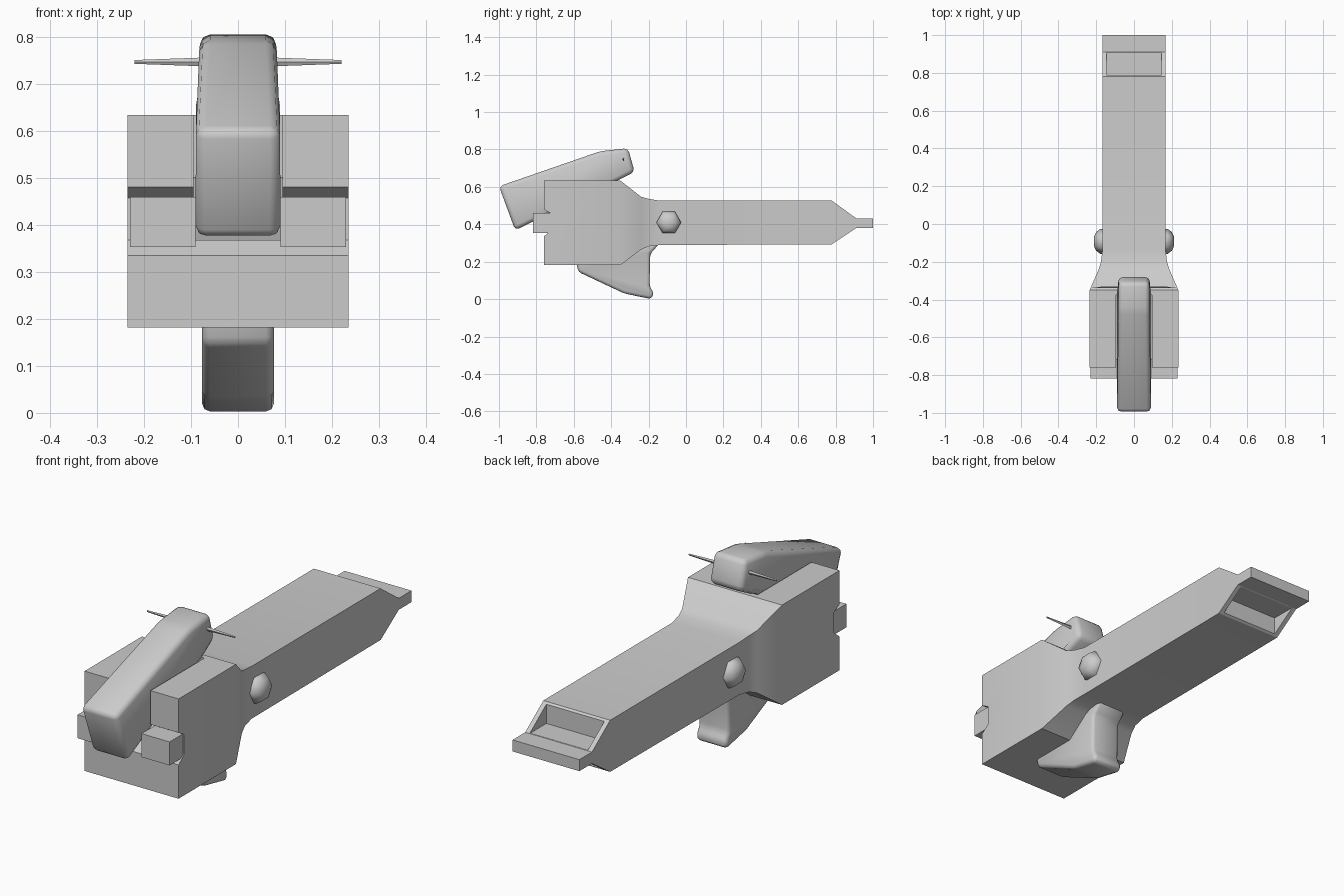
import bpy, bmesh, math
from mathutils import Matrix, Vector

if "Cube" in bpy.data.objects:
    bpy.data.objects.remove(bpy.data.objects["Cube"])


def make(name, bm, angle=None):
    bmesh.ops.recalc_face_normals(bm, faces=bm.faces[:])
    me = bpy.data.meshes.new(name)
    bm.to_mesh(me)
    bm.free()
    ob = bpy.data.objects.new(name, me)
    bpy.context.collection.objects.link(ob)
    bpy.ops.object.select_all(action='DESELECT')
    ob.select_set(True)
    bpy.context.view_layer.objects.active = ob
    if angle:
        bpy.ops.object.shade_smooth_by_angle(angle=math.radians(angle))
    return ob


def loft(rings):
    """Bridge equal-length vertex rings and cap both ends."""
    bm = bmesh.new()
    vs = [[bm.verts.new(p) for p in r] for r in rings]
    n = len(vs[0])
    for a, b in zip(vs, vs[1:]):
        for i in range(n):
            bm.faces.new((a[i], a[(i + 1) % n], b[(i + 1) % n], b[i]))
    bm.faces.new(vs[0])
    bm.faces.new(vs[-1])
    return bm


def prism(profile, w):
    """Extrude a (y, z) side profile across x from -w to w."""
    return loft([[(x, y, z) for y, z in profile] for x in (-w, w)])


def box(x0, x1, y0, y1, z0, z1):
    return loft([[(x, y0, z0), (x, y1, z0), (x, y1, z1), (x, y0, z1)] for x in (x0, x1)])


def soften(bm, width, segments=2):
    bmesh.ops.recalc_face_normals(bm, faces=bm.faces[:])
    bmesh.ops.bevel(bm, geom=bm.edges[:], offset=width, segments=segments,
                    profile=0.5, affect='EDGES', clamp_overlap=True)


def cut(ob, bm):
    c = make('cutter', bm)
    c.hide_render = True
    m = ob.modifiers.new('cut', 'BOOLEAN')
    m.operation, m.solver, m.object = 'DIFFERENCE', 'EXACT', c
    bpy.ops.object.select_all(action='DESELECT')
    ob.select_set(True)
    bpy.context.view_layer.objects.active = ob
    bpy.ops.object.modifier_apply(modifier=m.name)
    bpy.data.objects.remove(c)


# Main body: rectangular sections (y, half width, bottom, top)
sections = [(-.76, .235, .182, .633), (-.35, .235, .182, .633), (-.24, .187, .265, .547),
            (-.2, .175, .282, .536), (-.14, .167, .289, .526), (.78, .167, .293, .526),
            (.91, .167, .38, .432), (1.0, .167, .38, .432)]
body = make('body', loft([[(-w, y, b), (w, y, b), (w, y, t), (-w, y, t)]
                          for y, w, b, t in sections]))
# Slot for the hammer, notch across the front, hollows above and below the tip
cut(body, prism([(-.9, .367), (-.715, .367), (-.375, .5), (-.375, .8), (-.9, .8)], .095))
cut(body, prism([(-.8, .503), (-.72, .457), (-.72, .367), (-.8, .303)], .4))
cut(body, box(-.145, .145, .79, .908, .432, .7))
cut(body, box(-.145, .145, .79, .908, .1, .38))
bpy.ops.object.shade_smooth_by_angle(angle=math.radians(28))

# Hammer, softened and narrowed toward its raised end
bm = prism([(-1.0, .603), (-.913, .368), (-.37, .632), (-.275, .68),
            (-.31, .807), (-.46, .79)], .09)
for v in bm.verts:
    if v.co.z > .65:
        v.co.x *= .9
soften(bm, .022)
make('hammer', bm, 60)

# Thin tapered cross pin through the raised end of the hammer
pin = [(-.22, .004), (0, .012), (.22, .004)]
make('cross_pin', loft([[(x, -.335 + r * .5, .746), (x, -.335, .746 + r),
                         (x, -.335 - r * .5, .746), (x, -.335, .746 - r)] for x, r in pin]))

# Lower lug
bm = prism([(-.6, .25), (-.575, .145), (-.33, .03), (-.185, .0), (-.172, .03),
            (-.195, .07), (-.192, .24), (-.14, .3)], .076)
soften(bm, .026)
make('lower_lug', bm, 60)

for side, s in (('left', -1), ('right', 1)):
    # Blocks sitting in the front notch
    x = sorted((s * .09, s * .23))
    make(f'{side}_front_block', box(x[0], x[1], -.817, -.715, .353, .459))
    # Six-sided domed stud
    dome = [(.15, .066), (.178, .066), (.2, .05), (.212, .025)]
    make(f'{side}_stud', loft([[(s * d, -.092 + r * math.cos(k * math.pi / 3),
                                 .41 + r * math.sin(k * math.pi / 3)) for k in range(6)]
                               for d, r in dome]), 65)
